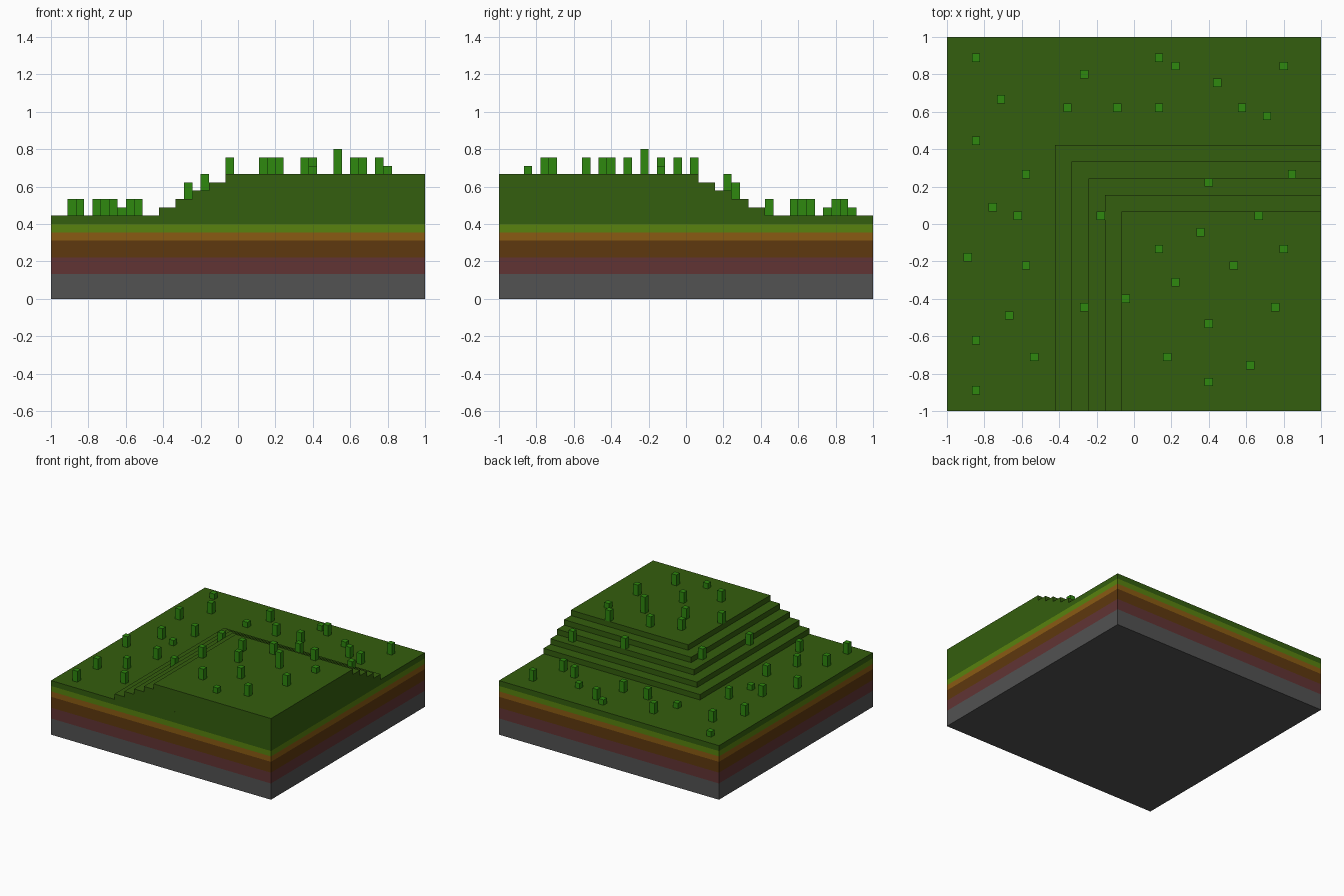
import bpy
import bmesh
from mathutils import Matrix, Vector

if "Cube" in bpy.data.objects:
    bpy.data.objects.remove(bpy.data.objects["Cube"], do_unlink=True)

U = 2 / 45  # one grid cell of the terrain


def linear(c):
    c /= 255
    return c / 12.92 if c <= 0.04045 else ((c + 0.055) / 1.055) ** 2.4


def material(name, *rgb):
    mat = bpy.data.materials.new(name)
    mat.use_nodes = True
    colour = (*[linear(c) for c in rgb], 1)
    mat.diffuse_color = colour
    bsdf = mat.node_tree.nodes["Principled BSDF"]
    bsdf.inputs["Base Color"].default_value = colour
    bsdf.inputs["Roughness"].default_value = 0.9
    return mat


def add_box(bm, low, high):
    low, high = Vector(low), Vector(high)
    place = Matrix.Translation((low + high) / 2) @ Matrix.Diagonal((*(high - low), 1))
    bmesh.ops.create_cube(bm, size=1, matrix=place)


def make_boxes(name, boxes, mat):
    bm = bmesh.new()
    for low, high in boxes:
        add_box(bm, low, high)
    mesh = bpy.data.meshes.new(name)
    bm.to_mesh(mesh)
    bm.free()
    mesh.materials.append(mat)
    obj = bpy.data.objects.new(name, mesh)
    bpy.context.collection.objects.link(obj)
    return obj


grass = material("dark grass green", 52, 94, 14)
tuft_green = material("bright tuft green", 46, 136, 14)

# Ground strata, from the bottom up: name, thickness in cells, material
strata = [
    ("bedrock_layer", 3, material("stone grey", 82, 82, 82)),
    ("clay_layer", 2, material("clay maroon", 97, 52, 52)),
    ("deep_soil_layer", 2, material("soil brown", 94, 56, 14)),
    ("top_soil_layer", 1, material("ochre brown", 138, 91, 18)),
    ("root_layer", 1, material("lime green", 88, 130, 14)),
    ("grass_layer", 1, grass),
]
z = 0
for name, thick, mat in strata:
    make_boxes(name, [((-1, -1, z), (1, 1, z + thick * U))], mat)
    z += thick * U
ground = z

# Hill: five steps filling the front corner, each two cells smaller
edges = [(9.5 - 2 * i) * U for i in range(5)]
for i, e in enumerate(edges):
    make_boxes(f"hill_step_{i + 1}",
               [((-e, -1, ground + i * U), (1, e, ground + (i + 1) * U))], grass)

# Grass tufts by height in cells, placed on cell centres (x, y)
tufts = {
    1: [(-19, 20), (3, 20), (10, 17), (-8, 14), (-14, 1), (18, -3), (9, -19)],
    2: [(-6, 18), (5, 19), (18, 19), (-16, 15), (-2, 14), (3, 14), (13, 14),
        (16, 13), (-19, 10), (-13, 6), (9, 5), (19, 6), (-17, 2), (-4, 1),
        (15, 1), (8, -1), (3, -3), (-20, -4), (-13, -5), (5, -7), (-1, -9),
        (-6, -10), (17, -10), (-15, -11), (9, -12), (-19, -14), (-12, -16),
        (4, -16), (14, -17), (-19, -20)],
    3: [(12, -5)],
}
for height, name in ((1, "short_tufts"), (2, "medium_tufts"), (3, "tall_tuft")):
    boxes = []
    for i, j in tufts[height]:
        x, y = i * U, j * U
        base = ground + U * sum(x > -e and y < e for e in edges)
        boxes.append(((x - U / 2, y - U / 2, base),
                      (x + U / 2, y + U / 2, base + height * U)))
    make_boxes(name, boxes, tuft_green)
